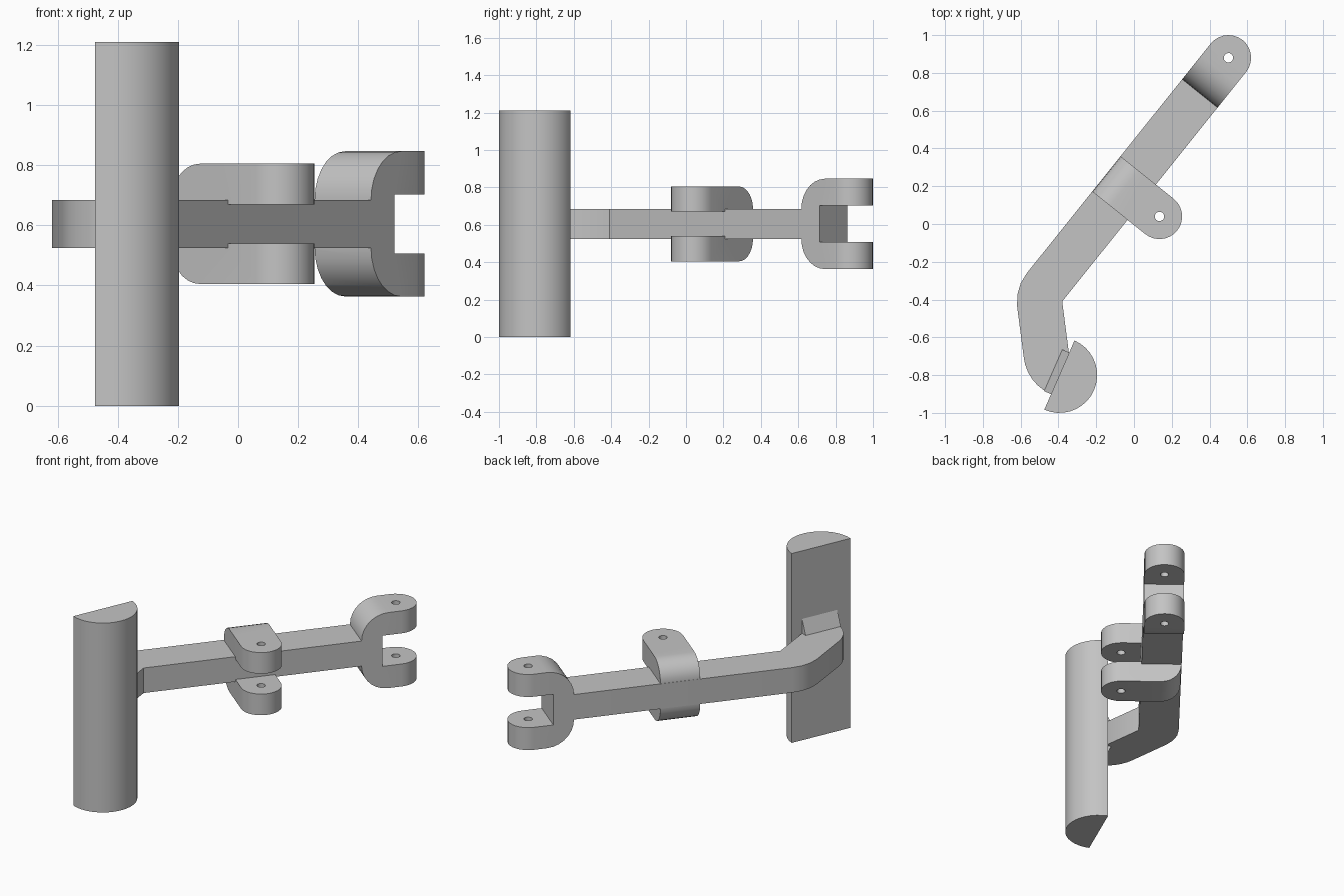
import bpy, bmesh
from math import sin, cos, radians
from mathutils import Matrix, Vector

if "Cube" in bpy.data.objects:
    bpy.data.objects.remove(bpy.data.objects["Cube"], do_unlink=True)

grey = bpy.data.materials.new("plain_grey")
grey.use_nodes = True
GREY = (0.55, 0.55, 0.55, 1)
grey.diffuse_color = GREY
grey.node_tree.nodes["Principled BSDF"].inputs["Base Color"].default_value = GREY

MID = 0.605        # height of the arm's centre plane
T = 0.08           # half thickness of the arm
W = 0.12           # half width of the arm and lugs
ARM_ANGLE = 51.3   # heading of the long arm in plan
GRIP_ANGLE = -23.6 # direction the rounded grip faces


def heading(a):
    return Vector((cos(radians(a)), sin(radians(a)), 0))


def arc(cx, cy, r, a0, a1, n):
    return [(cx + r * cos(radians(a0 + (a1 - a0) * i / n)),
             cy + r * sin(radians(a0 + (a1 - a0) * i / n))) for i in range(n + 1)]


def prism(name, outline, z0, z1, matrix=Matrix()):
    """Extrude a 2D outline between z0 and z1, then place it."""
    bm = bmesh.new()
    face = bm.faces.new([bm.verts.new((x, y, z0)) for x, y in outline])
    new = bmesh.ops.extrude_face_region(bm, geom=[face])["geom"]
    bmesh.ops.translate(bm, vec=(0, 0, z1 - z0),
                        verts=[v for v in new if isinstance(v, bmesh.types.BMVert)])
    bmesh.ops.transform(bm, matrix=matrix, verts=bm.verts)
    bmesh.ops.recalc_face_normals(bm, faces=bm.faces)
    mesh = bpy.data.meshes.new(name)
    bm.to_mesh(mesh)
    bm.free()
    mesh.materials.append(grey)
    ob = bpy.data.objects.new(name, mesh)
    bpy.context.collection.objects.link(ob)
    return ob


def activate(ob):
    bpy.ops.object.select_all(action='DESELECT')
    ob.select_set(True)
    bpy.context.view_layer.objects.active = ob


def smooth(ob):
    activate(ob)
    bpy.ops.object.shade_smooth_by_angle(angle=radians(35))


def cut(ob, cutter, operation):
    mod = ob.modifiers.new("cut", 'BOOLEAN')
    mod.operation, mod.solver, mod.object = operation, 'EXACT', cutter
    activate(ob)
    bpy.ops.object.modifier_apply(modifier=mod.name)
    bpy.data.objects.remove(cutter, do_unlink=True)


def plan_frame(origin, angle):
    return Matrix.Translation(origin) @ Matrix.Rotation(radians(angle), 4, 'Z')


def side_frame(origin, angle):
    # local x runs along the heading, local y runs up
    return plan_frame(origin, angle) @ Matrix.Rotation(radians(90), 4, 'X')


def fork(name, pivot, angle, length, half_height, gap, slot):
    """Two-lug fork with rounded shoulders, a round end and a pin hole."""
    pivot = Vector((*pivot, MID))
    start = pivot - heading(angle) * length
    r = half_height - T
    end = length + W + 0.05
    upper = arc(r, T, r, 180, 90, 7) + [(end, half_height), (end, gap), (slot, gap)]
    lower = [(x, -y) for x, y in reversed(upper)]
    ob = prism(name, upper + lower, -W, W, side_frame(start, angle))
    rounded = [(-length - 0.05, W), (-length - 0.05, -W)] + arc(0, 0, W, -90, 90, 14)
    frame = plan_frame(pivot, angle)
    cut(ob, prism("plan_cutter", rounded, -1, 1, frame), 'INTERSECT')
    hole = arc(0, 0, 0.025, 0, 337.5, 15)
    cut(ob, prism("pin_cutter", hole, -1, 1, frame), 'DIFFERENCE')
    smooth(ob)


# Forks at the far end and at the side of the arm
END_PIVOT = Vector((0.5, 0.88, 0))
fork("end_fork", END_PIVOT.xy, ARM_ANGLE, 0.242, 0.2415, 0.098, 0.125)
fork("side_fork", (0.135, 0.04), ARM_ANGLE - 90, 0.359, 0.2, 0.065, 0.24)

# Bent arm, with both outer corners swept round the inner ones
far = END_PIVOT - heading(ARM_ANGLE) * 0.24
side = heading(ARM_ANGLE + 90) * W
bend, wrist = (-0.38, -0.41), (-0.345, -0.68)
outline = [(far + side).xy]
outline += arc(*bend, 2 * W, ARM_ANGLE + 90, 186, 3)
outline += arc(*wrist, 2 * W, 186, GRIP_ANGLE + 270, 6)
outline += [wrist, bend, (far - side).xy]
smooth(prism("bent_arm", outline, MID - T, MID + T))

# Half-round grip
grip_centre = (-0.395, -0.8)
smooth(prism("half_round_grip",
             arc(*grip_centre, 0.2, GRIP_ANGLE - 90, GRIP_ANGLE + 90, 18), 0, 1.21))

# Flared joint between arm and grip
flare = [(-0.04, -T), (0, -0.17), (0.01, -0.17), (0.01, 0.17), (0, 0.17), (-0.04, T)]
prism("flared_joint", flare, -0.13, 0.11, side_frame((*grip_centre, MID), GRIP_ANGLE))
